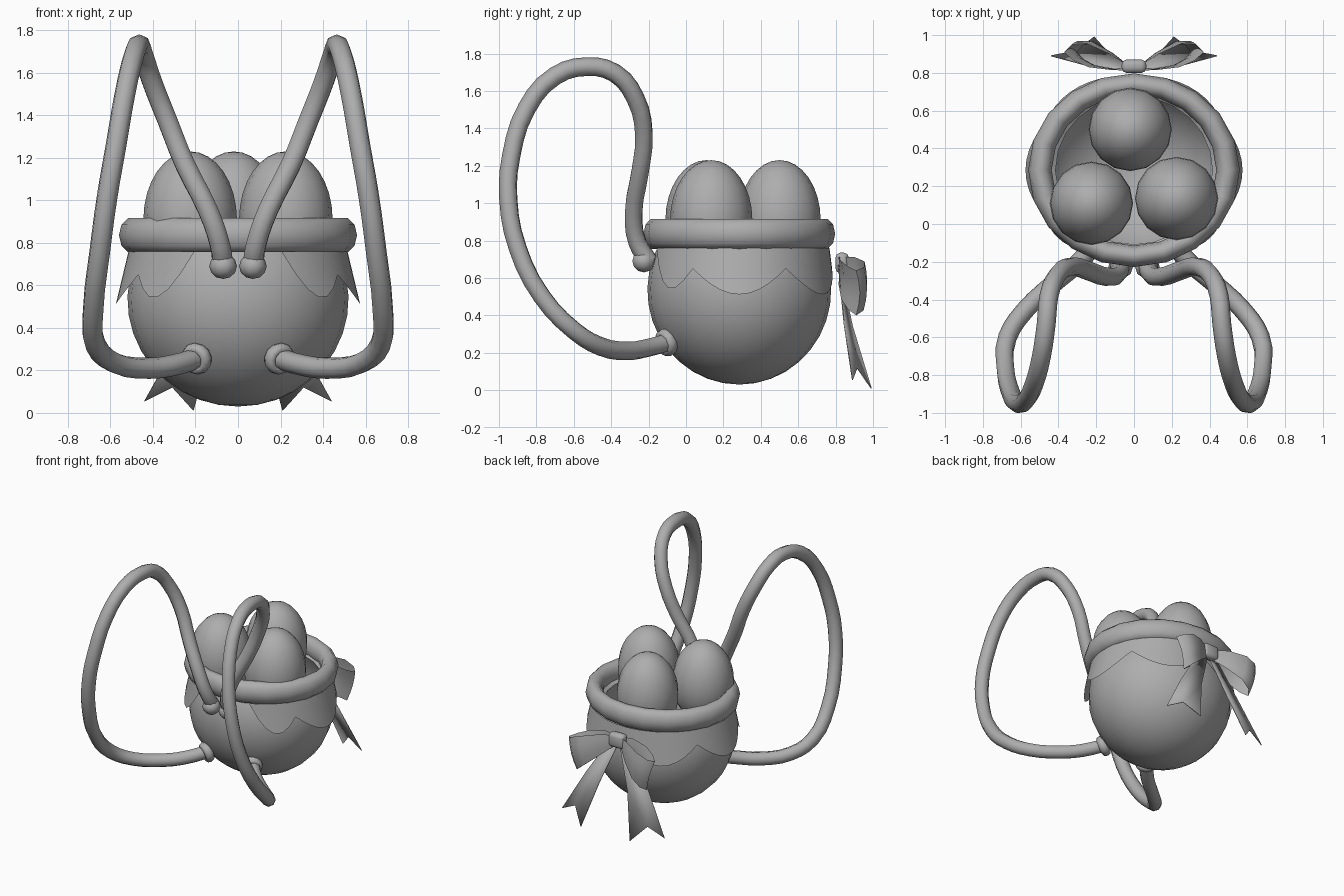
import bpy, bmesh
from math import sin, cos, pi, radians, sqrt
from mathutils import Vector

cube = bpy.data.objects.get("Cube")
if cube:
    bpy.data.objects.remove(cube)

grey = bpy.data.materials.new("plain_grey")
grey.use_nodes = True
colour = (0.42, 0.42, 0.42, 1)
grey.diffuse_color = colour
grey.node_tree.nodes["Principled BSDF"].inputs["Base Color"].default_value = colour

CENTRE_Y = 0.285


def finish(name, bm, angle=50):
    bmesh.ops.remove_doubles(bm, verts=bm.verts, dist=0.0005)
    bmesh.ops.recalc_face_normals(bm, faces=bm.faces)
    mesh = bpy.data.meshes.new(name)
    bm.to_mesh(mesh)
    bm.free()
    obj = bpy.data.objects.new(name, mesh)
    bpy.context.collection.objects.link(obj)
    mesh.materials.append(grey)
    bpy.ops.object.select_all(action='DESELECT')
    obj.select_set(True)
    bpy.context.view_layer.objects.active = obj
    bpy.ops.object.shade_smooth_by_angle(angle=radians(angle))
    return obj


def loft(name, rows, wrap_rows=False, wrap_cols=False, angle=50):
    """Skin a grid of points, optionally closed in either direction."""
    bm = bmesh.new()
    grid = [[bm.verts.new(p) for p in row] for row in rows]
    n, m = len(grid), len(grid[0])
    for i in range(n if wrap_rows else n - 1):
        for j in range(m if wrap_cols else m - 1):
            a, b = grid[i], grid[(i + 1) % n]
            k = (j + 1) % m
            bm.faces.new((a[j], a[k], b[k], b[j]))
    return finish(name, bm, angle)


def revolve(name, profile, centre, sides=20, squash=1.0, closed=False, axis=None, angle=50):
    """Spin (radius, height) points about an upright axis."""
    turns = [2 * pi * k / sides for k in range(sides)]
    turn = Vector(axis).to_track_quat('Z', 'Y') if axis else None
    rows = []
    for r, h in profile:
        row = [Vector((r * cos(t), r * squash * sin(t), h)) for t in turns]
        rows.append([(turn @ p if turn else p) + Vector(centre) for p in row])
    return loft(name, rows, closed, True, angle)


def arc(radius_r, radius_h, start, end, steps, r0=0, h0=0):
    angles = [radians(start + (end - start) * k / steps) for k in range(steps + 1)]
    return [(r0 + radius_r * cos(t), h0 + radius_h * sin(t)) for t in angles]


# Round bowl with an inner wall
outer = arc(0.52, 0.505, -90, 32, 12, h0=0.535)
inner = arc(0.49, 0.475, 32, -90, 10, h0=0.535)
revolve("bowl", outer + inner, (0, CENTRE_Y, 0), 24, 0.945)

# Thick rolled rim
revolve("rim", arc(0.062, 0.084, 0, 324, 9, r0=0.498, h0=0.836),
        (0, CENTRE_Y, 0), 20, 0.915, True, angle=70)


# Scalloped cloth collar, open at the front
def hem(a):
    if a > 90:
        a = 180 - a
    if a >= -30:
        return 0.65 - 0.138 * abs(cos(radians(3 * a)))
    t = (-30 - a) / 36
    return 0.65 - 0.13 * sin(pi * t) + 0.1 * t * t


collar = []
for f in (0, 0.33, 0.66, 1):
    row = []
    for k in range(53):
        a = -66 + 6 * k
        z = 0.76 + (hem(a) - 0.76) * f
        flare = (0.76 - z) / 0.25
        row.append((cos(radians(a)) * (0.515 + 0.06 * flare),
                    CENTRE_Y + sin(radians(a)) * (0.482 + 0.032 * flare), z))
    collar.append(row)
loft("collar", collar)

# Three eggs
egg = arc(0.22, 0.28, -90, 0, 6) + arc(0.22, 0.32, 0, 90, 8)[1:]
for name, x, y in (("egg_back", -0.02, 0.5), ("egg_right", -0.225, 0.11), ("egg_left", 0.225, 0.135)):
    revolve(name, egg, (x, y, 0.91), 16)

# Long ear-shaped handle loops with collars where they meet the bowl
ear_path = [(0.07, -0.2, 0.69), (0.085, -0.26, 0.79), (0.14, -0.28, 0.95), (0.25, -0.245, 1.17),
            (0.33, -0.225, 1.37), (0.405, -0.27, 1.56), (0.45, -0.38, 1.695), (0.465, -0.53, 1.73),
            (0.49, -0.7, 1.68), (0.53, -0.85, 1.51), (0.575, -0.935, 1.25), (0.615, -0.95, 1.02),
            (0.65, -0.9, 0.76), (0.68, -0.77, 0.5), (0.67, -0.6, 0.32), (0.58, -0.46, 0.235),
            (0.42, -0.31, 0.21), (0.3, -0.21, 0.225), (0.18, -0.08, 0.26)]

for side, s in (("left", 1), ("right", -1)):
    curve = bpy.data.curves.new(side + "_ear_handle", 'CURVE')
    curve.dimensions = '3D'
    curve.bevel_depth = 0.05
    curve.bevel_resolution = 2
    curve.resolution_u = 3
    curve.use_fill_caps = True
    spline = curve.splines.new('BEZIER')
    spline.bezier_points.add(len(ear_path) - 1)
    for point, (x, y, z) in zip(spline.bezier_points, ear_path):
        point.co = (s * x, y, z)
        point.handle_left_type = point.handle_right_type = 'AUTO'
    curve.materials.append(grey)
    handle = bpy.data.objects.new(side + "_ear_handle", curve)
    bpy.context.collection.objects.link(handle)

    ring = arc(0.025, 0.033, 0, 315, 7, r0=0.052)
    revolve(side + "_lower_ring", ring, (s * 0.195, -0.105, 0.255), 12, closed=True,
            axis=(s * 0.5, -0.8, -0.3), angle=80)
    revolve(side + "_upper_knob", arc(0.065, 0.06, -90, 90, 6), (s * 0.07, -0.225, 0.69), 10)

    # Bow loop: a hollow band that widens and droops away from the knot
    plan = [(0.02, 0.83), (0.13, 0.9), (0.25, 0.955), (0.33, 0.95), (0.37, 0.91),
            (0.32, 0.865), (0.24, 0.83), (0.12, 0.815)]
    band = []
    for f in (0, 0.25, 0.5, 0.75, 1):
        row = []
        for x, y in plan:
            t = x / 0.37
            top, bottom = 0.71 + 0.03 * sin(pi * t) - 0.07 * t, 0.65 - 0.25 * t
            puff = 0.02 * t * sin(pi * f)
            row.append((s * (x - 0.07 * t * f), y + puff, top + (bottom - top) * f))
        band.append(row)
    loft(side + "_bow_loop", band, False, True, 60)

    # Swallow-tailed ribbon
    bm = bmesh.new()
    points = [(0.0, 0.82, 0.66), (0.07, 0.815, 0.67), (0.27, 0.845, 0.36), (0.44, 0.89, 0.055),
              (0.31, 0.915, 0.12), (0.21, 0.99, 0.01), (0.12, 0.89, 0.34)]
    v = [bm.verts.new((s * x, y, z)) for x, y, z in points]
    for face in ((0, 1, 2, 6), (6, 2, 4), (2, 3, 4), (6, 4, 5)):
        bm.faces.new([v[i] for i in face])
    tail = finish(side + "_ribbon_tail", bm)
    thick = tail.modifiers.new("thickness", 'SOLIDIFY')
    thick.thickness = 0.006
    thick.offset = 0

# Bow knot
bm = bmesh.new()
bmesh.ops.create_cube(bm, size=1)
for v in bm.verts:
    v.co = (v.co.x * 0.13, 0.835 + v.co.y * 0.07, 0.68 + v.co.z * 0.11)
bmesh.ops.bevel(bm, geom=bm.edges[:], offset=0.025, segments=2, affect='EDGES', profile=0.5)
finish("bow_knot", bm, 60)
